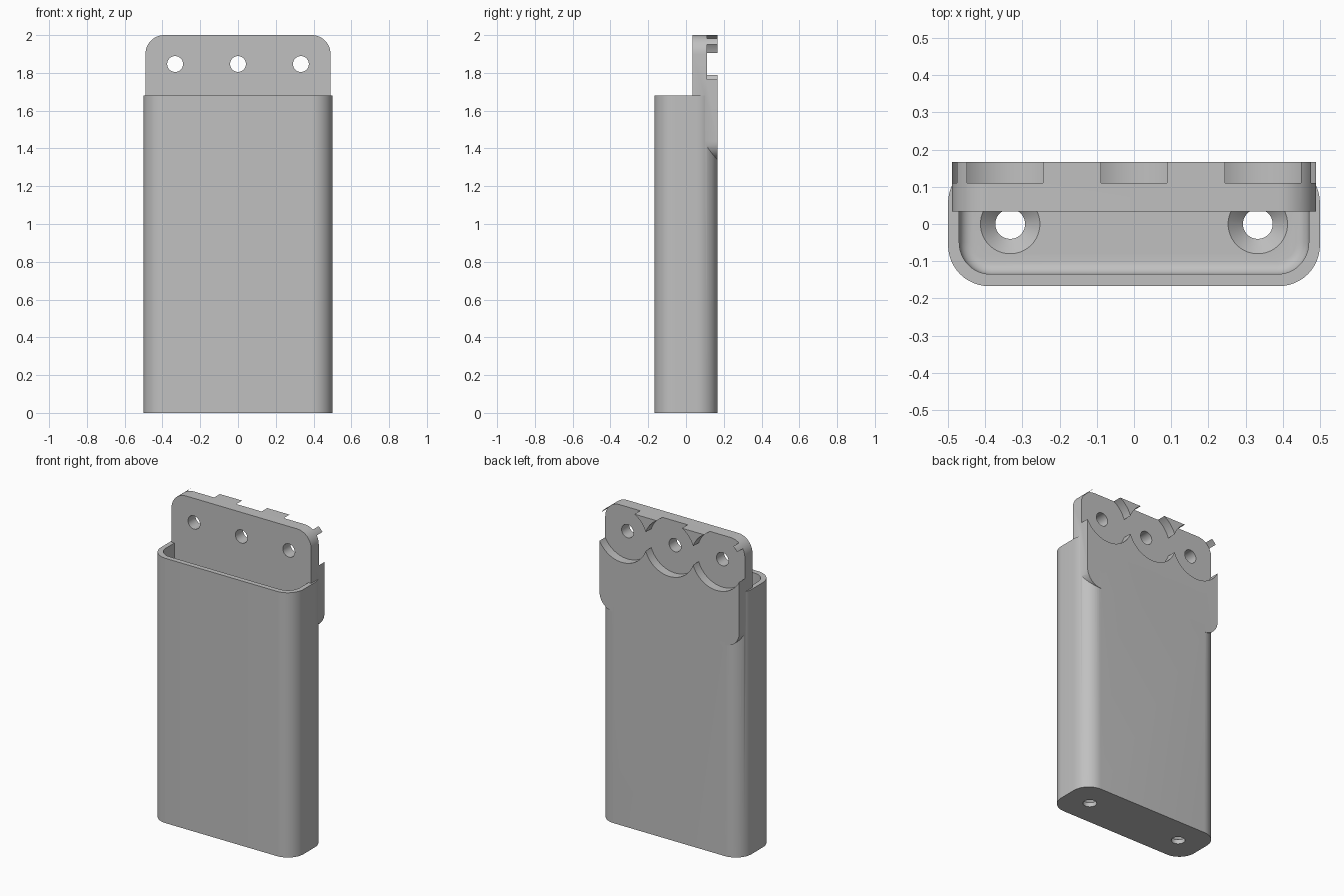
import bpy, bmesh, math
from mathutils import Matrix, Vector

cube = bpy.data.objects.get("Cube")
if cube:
    bpy.data.objects.remove(cube, do_unlink=True)

grey = bpy.data.materials.new("light_grey_plastic")
grey.use_nodes = True
colour = (0.53, 0.53, 0.53, 1)
grey.diffuse_color = colour
grey.node_tree.nodes["Principled BSDF"].inputs["Base Color"].default_value = colour


def make_object(name, bm):
    bmesh.ops.recalc_face_normals(bm, faces=bm.faces)
    mesh = bpy.data.meshes.new(name)
    bm.to_mesh(mesh)
    bm.free()
    mesh.materials.append(grey)
    obj = bpy.data.objects.new(name, mesh)
    bpy.context.collection.objects.link(obj)
    return obj


def rounded_block(name, size, centre, axis, radius, floor_radius=0):
    """Box with the edges along one axis rounded, and optionally the bottom rim."""
    bm = bmesh.new()
    bmesh.ops.create_cube(bm, size=1)
    bmesh.ops.scale(bm, vec=size, verts=bm.verts)
    edges = [e for e in bm.edges
             if abs((e.verts[0].co - e.verts[1].co)[axis]) > size[axis] / 2]
    bmesh.ops.bevel(bm, geom=edges, offset=radius, segments=12,
                    affect='EDGES', profile=0.5)
    if floor_radius:
        rim = [e for e in bm.edges
               if all(v.co.z < -size[2] / 2 + 0.001 for v in e.verts)]
        bmesh.ops.bevel(bm, geom=rim, offset=floor_radius, segments=6,
                        affect='EDGES', profile=0.5)
    bmesh.ops.translate(bm, vec=centre, verts=bm.verts)
    return make_object(name, bm)


def cylinder(name, centre, r_low, r_high, depth, along_y=False):
    bm = bmesh.new()
    turn = Matrix.Rotation(math.pi / 2, 4, 'X') if along_y else Matrix()
    bmesh.ops.create_cone(bm, cap_ends=True, segments=64, radius1=r_low,
                          radius2=r_high, depth=depth,
                          matrix=Matrix.Translation(Vector(centre)) @ turn)
    return make_object(name, bm)


def combine(target, other, operation):
    mod = target.modifiers.new(operation.title(), 'BOOLEAN')
    mod.operation = operation
    mod.solver = 'EXACT'
    mod.object = other
    bpy.context.view_layer.objects.active = target
    bpy.ops.object.modifier_apply(modifier=mod.name)
    bpy.data.objects.remove(other, do_unlink=True)


WIDTH, BACK, RIM, FLOOR = 1.0, 0.167, 1.68, 0.067
HOLE_Z, SPACING = 1.847, 0.333

# Open-topped holder with rounded upright corners
body = rounded_block("wall_holder", (WIDTH, 2 * BACK, RIM), (0, 0, RIM / 2), 2, 0.11)
cavity = rounded_block("cavity_cutter", (0.94, 0.27, 1.8),
                       (0, 0, FLOOR + 0.9), 2, 0.085, 0.035)
combine(body, cavity, 'DIFFERENCE')

# Mounting plate fused into the back wall
plate = rounded_block("mounting_plate", (0.98, BACK - 0.034, 0.66),
                      (0, (BACK + 0.034) / 2, 1.67), 1, 0.1)
combine(body, plate, 'UNION')

# Screw holes through the plate and round pockets on its back
for i in (-1, 0, 1):
    combine(body, cylinder("pocket_cutter", (i * SPACING, 0.21, HOLE_Z),
                           0.177, 0.177, 0.2, True), 'DIFFERENCE')
    combine(body, cylinder("screw_cutter", (i * SPACING, 0.1, HOLE_Z),
                           0.042, 0.042, 0.4, True), 'DIFFERENCE')

# Countersunk drain holes in the floor
for side in (-1, 1):
    x = side * SPACING
    combine(body, cylinder("drain_cutter", (x, 0, 0), 0.04, 0.04, 0.3), 'DIFFERENCE')
    combine(body, cylinder("countersink_cutter", (x, 0, FLOOR - 0.019),
                           0.04, 0.082, 0.042), 'DIFFERENCE')

# Smooth the curves and keep the edges sharp
bpy.ops.object.select_all(action='DESELECT')
body.select_set(True)
bpy.context.view_layer.objects.active = body
bpy.ops.object.shade_smooth_by_angle(angle=math.radians(30))
